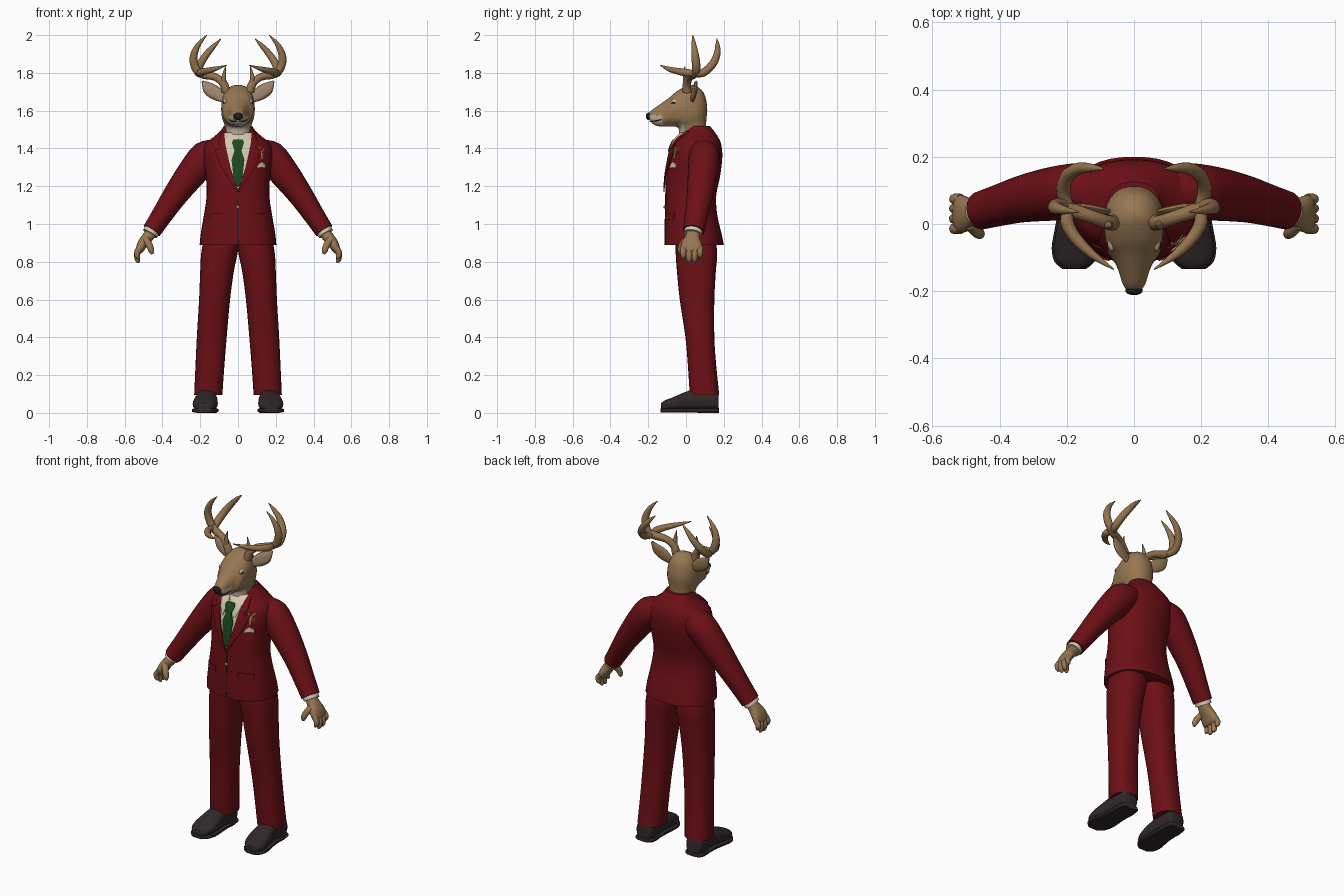
import bpy, bmesh, math
from mathutils import Vector as V, Matrix
from mathutils.bvhtree import BVHTree

if "Cube" in bpy.data.objects:
    bpy.data.objects.remove(bpy.data.objects["Cube"])


def material(name, *rgb):
    m = bpy.data.materials.new(name)
    m.use_nodes = True
    m.diffuse_color = (*rgb, 1)
    bsdf = next(n for n in m.node_tree.nodes if n.type == 'BSDF_PRINCIPLED')
    bsdf.inputs["Base Color"].default_value = (*rgb, 1)
    bsdf.inputs["Roughness"].default_value = 0.8
    return m


RED = material("suit red", .15, .005, .008)
FUR = material("tan fur", .31, .185, .085)
PALE = material("pale fur", .5, .41, .32)
ANTLER = material("antler brown", .29, .17, .075)
EAR = material("inner ear", .36, .24, .17)
SHOE = material("shoe leather", .03, .021, .023)
CREAM = material("shirt cream", .66, .58, .43)
GREEN = material("tie green", .012, .065, .012)
BLACK = material("black", .012, .011, .011)
GOLD = material("gold", .5, .29, .09)


def finish(name, bm, mats, mirror=False, angle=45):
    bmesh.ops.recalc_face_normals(bm, faces=bm.faces)
    me = bpy.data.meshes.new(name)
    bm.to_mesh(me)
    bm.free()
    ob = bpy.data.objects.new(name, me)
    bpy.context.collection.objects.link(ob)
    for m in mats:
        me.materials.append(m)
    bpy.ops.object.select_all(action='DESELECT')
    ob.select_set(True)
    bpy.context.view_layer.objects.active = ob
    bpy.ops.object.shade_smooth_by_angle(angle=math.radians(angle))
    if mirror:
        ob.modifiers.new("Mirror", 'MIRROR')
    return ob


def spline(a, b, c, d, t):
    return b + (c - a) * (t / 2) + (a - b * 2.5 + c * 2 - d * .5) * t * t + ((b - c) * 1.5 + (d - a) * .5) * t ** 3


def loft(name, rings, mats, mirror=False, n=24, p=2, sub=3, rule=None):
    """Skin smooth superellipse rings, each (centre, axis u, axis v)."""
    rings = [[V(q) for q in r] for r in rings]
    dense, last = [], len(rings) - 1
    for i in range(last):
        k = [rings[max(0, min(last, i + j))] for j in (-1, 0, 1, 2)]
        dense += [[spline(*(r[q] for r in k), s / sub) for q in range(3)] for s in range(sub)]
    dense.append(rings[-1])
    bm = bmesh.new()
    loops = []
    for c, u, v in dense:
        loop = []
        for j in range(n):
            a = math.tau * j / n
            x, y = (math.copysign(abs(f(a)) ** (2 / p), f(a)) for f in (math.cos, math.sin))
            loop.append(bm.verts.new(c + u * x + v * y))
        loops.append(loop)
    for A, B in zip(loops, loops[1:]):
        for j in range(n):
            bm.faces.new((A[j], A[j - 1], B[j - 1], B[j]))
    bm.faces.new(loops[0])
    bm.faces.new(loops[-1])
    if rule:
        for f in bm.faces:
            f.material_index = rule(f.calc_center_median())
    return finish(name, bm, mats, mirror)


def level(z, cx, w, front, back):
    return (cx, (front + back) / 2, z), (w, 0, 0), (0, (back - front) / 2, 0)


def tube(name, pts, mat, ref=(0, 1, 0), mirror=True, n=12, p=2):
    """Tube through (x, y, z, radius across ref[, radius along ref])."""
    rings = []
    for i, q in enumerate(pts):
        t = (V(pts[min(i + 1, len(pts) - 1)][:3]) - V(pts[max(i - 1, 0)][:3])).normalized()
        u = V(ref).cross(t).normalized()
        rings.append((q[:3], u * q[3], t.cross(u) * q[-1]))
    return loft(name, rings, [mat], mirror, n, p)


def ball(name, loc, size, mat, mirror=False):
    bm = bmesh.new()
    m = Matrix.Translation(loc) @ Matrix.Diagonal((*size, 1))
    bmesh.ops.create_uvsphere(bm, u_segments=16, v_segments=10, radius=1, matrix=m)
    return finish(name, bm, [mat], mirror)


# Jacket body
jacket = loft("jacket", [level(z, 0, w, f, b) for z, w, f, b in (
    (.89, .203, -.113, .2), (.95, .197, -.112, .188), (1.05, .18, -.11, .165),
    (1.15, .166, -.108, .16), (1.25, .17, -.105, .18), (1.35, .185, -.09, .192),
    (1.42, .175, -.07, .187), (1.46, .13, -.045, .17), (1.49, .095, -.015, .15),
    (1.52, .075, .01, .125))], [RED], n=40, p=2.3)
tree = BVHTree.FromPolygons([v.co for v in jacket.data.vertices],
                            [list(p.vertices) for p in jacket.data.polygons])


def drape(name, rows, mat, lift=.004, mirror=False, cols=8, steps=5):
    """Thin cloth plate laid on the jacket front, rows of (z, x0, x1)."""
    rows = [V(r) for r in rows]
    dense = [a.lerp(b, s / steps) for a, b in zip(rows, rows[1:]) for s in range(steps)] + rows[-1:]
    bm = bmesh.new()
    grid = []
    for z, x0, x1 in dense:
        line = []
        for j in range(cols + 1):
            x = x0 + (x1 - x0) * j / cols
            hit = tree.ray_cast(V((x, -1, z)), V((0, 1, 0)))[0]
            line.append((x, hit.y if hit else 0, z))
        grid.append(line)
    layers = [[[bm.verts.new((x, y - d, z)) for x, y, z in l] for l in grid] for d in (lift, lift - .006)]
    for g in layers:
        for A, B in zip(g, g[1:]):
            for j in range(cols):
                bm.faces.new((A[j], A[j + 1], B[j + 1], B[j]))
    rims = [g[0] + [l[-1] for l in g[1:-1]] + g[-1][::-1] + [l[0] for l in g[-2:0:-1]] for g in layers]
    for j in range(len(rims[0])):
        bm.faces.new((rims[0][j - 1], rims[0][j], rims[1][j], rims[1][j - 1]))
    return finish(name, bm, [mat], mirror)


# Shirt front, collar, tie and lapels
drape("shirt_front", [(1.19, -.004, .004), (1.3, -.04, .04), (1.42, -.067, .067), (1.485, -.075, .075)], CREAM)
drape("shirt_collar", [(1.37, .036, .042), (1.41, .026, .06), (1.45, .014, .07), (1.485, .035, .075)],
      CREAM, .011, True)
drape("tie", [(1.195, -.004, .004), (1.235, -.023, .023), (1.34, -.034, .034), (1.395, -.016, .016)], GREEN, .009)
drape("tie_knot", [(1.385, -.017, .017), (1.43, -.032, .032), (1.447, -.026, .026)], GREEN, .015)
drape("lapel", [(1.17, .001, .008), (1.3, .04, .088), (1.375, .057, .118), (1.395, .061, .122),
                (1.4, .062, .092), (1.43, .068, .106), (1.49, .073, .088)], RED, .012, True)
drape("front_seam", [(.892, -.007, .007), (.93, -.003, .003), (1.17, -.001, .001)], BLACK, .002, cols=2)
drape("pocket_flap", [(1.025, .075, .15), (1.055, .073, .152)], RED, .008, True)
drape("chest_pocket", [(1.285, .095, .15), (1.303, .095, .152)], RED, .008)
drape("pocket_square", [(1.3, .1, .147), (1.315, .108, .145), (1.328, .122, .128)], CREAM, .008)
ball("jacket_button", (0, -.113, 1.09), (.009, .006, .009), GOLD)

# Branching gold brooch
for k, rows in enumerate(([(1.345, .124, .132), (1.385, .122, .13)], [(1.38, .122, .13), (1.41, .108, .112)],
                          [(1.38, .122, .13), (1.41, .142, .146)], [(1.365, .124, .13), (1.38, .148, .152)])):
    drape("brooch_branch_%d" % (k + 1), rows, GOLD, .008, cols=2)

# Sleeves, cuffs and hands
tube("sleeve", [(.1, .09, 1.385, .07, .075), (.17, .097, 1.355, .087, .083), (.24, .09, 1.275, .08, .08),
                (.33, .075, 1.155, .066, .07), (.4, .056, 1.05, .056, .062), (.456, .04, .965, .05, .057)], RED, n=28)
tube("cuff", [(.44, .045, .99, .042, .048), (.466, .036, .948, .042, .048)], CREAM, n=24)
tube("palm", [(.455, .04, .96, .03, .034), (.478, .034, .93, .03, .038), (.505, .03, .895, .027, .054),
              (.52, .03, .865, .022, .056), (.526, .03, .85, .014, .048)], FUR, n=20, p=2.4)
for k, (y, low) in enumerate(((-.014, .815), (.016, .795), (.046, .797), (.074, .82))):
    mid = (low + .865) / 2
    tube("finger_%d" % (k + 1), [(.516, y, .875, .016), (.534, y, mid + .01, .016), (.532, y, low + .015, .014),
                                 (.525, y, low, .006)], FUR)
tube("thumb", [(.488, .0, .915, .02), (.468, -.022, .885, .018), (.458, -.03, .857, .015), (.455, -.03, .84, .006)], FUR)

# Trouser legs
loft("trouser_leg", [level(z, (i + o) / 2, (o - i) / 2, f, b) for z, i, o, f, b in (
    (.095, .083, .232, .02, .176), (.25, .072, .225, .01, .16), (.4, .06, .218, -.003, .15),
    (.6, .042, .206, -.033, .15), (.75, .022, .2, -.048, .158), (.86, .0, .193, -.055, .165),
    (.97, -.001, .165, -.05, .14))], [RED], True, 28, 2.4)

# Shoes with soles and heels
shoe = ((.172, .166, .04, .085), (.15, .166, .052, .105), (.04, .167, .055, .11), (-.02, .17, .062, .092),
        (-.07, .174, .066, .07), (-.11, .177, .055, .055), (-.132, .178, .03, .04))
loft("shoe", [((x, y, .012 + h / 2), (w, 0, 0), (0, 0, h / 2)) for y, x, w, h in shoe], [SHOE], True, 24, 2.6)
loft("sole", [((x, y * 1.015, .013), (w + .005, 0, 0), (0, 0, .011)) for y, x, w, h in shoe], [SHOE], True, 24, 5)
loft("heel", [level(z, .166, .053, .06, .174) for z in (0, .025)], [SHOE], True, 24, 3)


# Head, skinned between its back/top and throat/chin outlines
def head_colour(c):
    muzzle = c.y < -.125 and c.z < 1.575
    throat = c.y < -.01 and c.z < 1.53
    return 1 if muzzle or throat else 0


loft("head", [((0, (ty + by) / 2, (tz + bz) / 2), (w, 0, 0), (0, (ty - by) / 2, (tz - bz) / 2))
              for ty, tz, by, bz, w in (
    (.108, 1.45, -.04, 1.43, .068), (.107, 1.54, -.037, 1.495, .07), (.112, 1.62, -.052, 1.515, .084),
    (.09, 1.7, -.08, 1.515, .089), (.03, 1.737, -.1, 1.515, .086), (-.04, 1.708, -.115, 1.515, .078),
    (-.09, 1.668, -.132, 1.516, .058), (-.14, 1.632, -.15, 1.519, .044), (-.182, 1.602, -.167, 1.524, .035),
    (-.202, 1.578, -.182, 1.535, .024))], [FUR, PALE], n=32, p=2.2, sub=5, rule=head_colour)
ball("nose", (0, -.198, 1.57), (.026, .014, .02), BLACK)
tube("mouth_line", [(.008, -.192, 1.545, .003), (.03, -.175, 1.543, .003), (.042, -.14, 1.55, .003),
                    (.052, -.11, 1.556, .002)], BLACK, (0, 0, 1), n=6)
ball("eyelid", (.066, -.056, 1.645), (.012, .026, .017), PALE, True)
ball("eye", (.072, -.06, 1.642), (.008, .018, .006), BLACK, True)

# Ears
ear = ((.07, .035, 1.66, .02), (.115, .042, 1.69, .036), (.158, .05, 1.72, .033), (.19, .058, 1.757, .004))
tube("ear", [(*q, q[3] * .35) for q in ear], FUR, n=16)
tube("inner_ear", [(x, y - .009, z, r * .75, r * .15) for x, y, z, r in ear], EAR, n=16)

# Antlers
tube("antler_beam", [(.062, .005, 1.7, .024), (.078, .005, 1.745, .022), (.12, .02, 1.778, .02),
                     (.18, .04, 1.79, .022), (.215, .055, 1.805, .018)], ANTLER)
tube("antler_rear_tine", [(.185, .035, 1.79, .014), (.21, .09, 1.8, .021), (.2, .14, 1.845, .021),
                          (.165, .165, 1.9, .018), (.125, .167, 1.945, .012), (.09, .164, 1.98, .002)],
     ANTLER, (1, 0, 0))
tube("antler_upper_tine", [(.19, .05, 1.785, .016), (.222, .055, 1.82, .022), (.236, .05, 1.88, .021),
                           (.213, .042, 1.945, .014), (.165, .036, 2.0, .002)], ANTLER)
tube("antler_front_tine", [(.19, .06, 1.795, .014), (.2, .01, 1.8, .02), (.175, -.04, 1.808, .018),
                           (.125, -.09, 1.82, .013), (.06, -.135, 1.84, .002)], ANTLER, (0, 0, 1))
tube("antler_brow_tine", [(.072, .005, 1.73, .016), (.076, -.004, 1.77, .013), (.066, -.006, 1.835, .002)], ANTLER)
